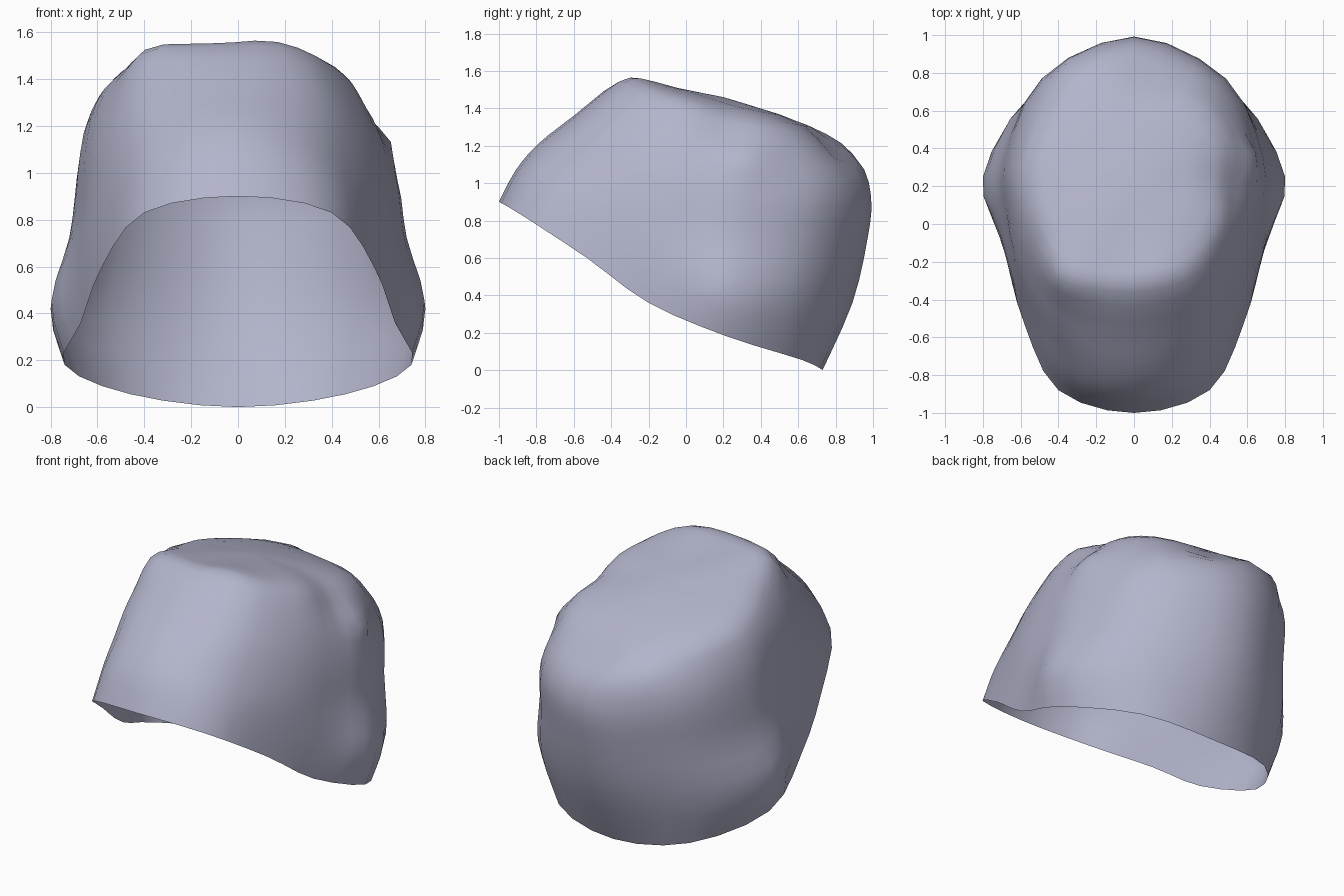
import bpy
import math
from mathutils import Vector

cube = bpy.data.objects.get("Cube")
if cube:
    bpy.data.objects.remove(cube, do_unlink=True)

# Half rings of the cap, each running from the front round the left side to the back
rim = [(0, -1, .9), (.4, -.88, .83), (.58, -.53, .6), (.67, -.2, .36),
       (.74, .22, .18), (.46, .62, .055), (0, .73, 0)]
bulge = [(0, -.91, 1.07), (.38, -.8, 1), (.59, -.42, .8), (.71, -.05, .55),
         (.8, .25, .42), (.55, .66, .36), (0, .89, .36)]
middle = [(0, -.79, 1.21), (.36, -.68, 1.15), (.59, -.33, .98), (.68, 0, .8),
          (.71, .32, .7), (.5, .74, .7), (0, .97, .7)]
shoulder = [(0, -.6, 1.36), (.36, -.5, 1.32), (.57, -.22, 1.18), (.66, .08, 1.04),
            (.67, .36, .95), (.48, .77, .95), (0, .99, .93)]
crest = [(0, -.36, 1.54), (.3, -.3, 1.51), (.5, -.1, 1.38), (.6, .15, 1.27),
         (.6, .38, 1.19), (.43, .7, 1.15), (0, .92, 1.15)]
crown = [(0, -.18, 1.53), (.22, -.14, 1.52), (.38, 0, 1.47), (.45, .18, 1.41),
         (.46, .36, 1.36), (.33, .56, 1.32), (0, .66, 1.31)]
apex = Vector((0, .2, 1.46))
STEPS = 3


def full_ring(half):
    """Mirror a half ring into a closed one."""
    left = [Vector(p) for p in half]
    right = [Vector((-p.x, p.y, p.z)) for p in reversed(left[1:-1])]
    return left + right


def smooth_path(points, closed):
    """Add points between the given ones on a smooth curve through them all."""
    count = len(points)

    def at(i):
        return points[i % count] if closed else points[max(0, min(count - 1, i))]

    result = []
    for i in range(count if closed else count - 1):
        a, b, c, d = at(i - 1), at(i), at(i + 1), at(i + 2)
        for step in range(STEPS):
            t = step / STEPS
            result.append(b + (c - a) * (t / 2)
                          + (a * 2 - b * 5 + c * 4 - d) * (t * t / 2)
                          + (b * 3 - a - c * 3 + d) * (t ** 3 / 2))
    if not closed:
        result.append(points[-1].copy())
    return result


def push(point, centre, radius, offset):
    """Soft local bump or dent in the cloth."""
    distance = (point - Vector(centre)).length / radius
    return Vector(offset) * math.exp(-distance * distance)


def crumple(point):
    """Lean the crown a little to the right and add uneven folds."""
    lean = max(0, min(1, (point.z - .9) / .4))
    return (point + Vector((-.025 * lean, 0, 0))
            # bumps along the front crest
            + push(point, (.14, -.23, 1.54), .12, (0, 0, .02))
            + push(point, (-.36, -.25, 1.48), .14, (-.02, -.03, .03))
            # pinched left shoulder above a small corner
            + push(point, (.54, .22, 1.3), .16, (-.045, 0, -.03))
            + push(point, (.64, .34, 1.15), .1, (.04, 0, 0))
            # dent beside a raised fold at the upper back
            + push(point, (.12, .84, 1.2), .16, (0, -.045, -.045))
            + push(point, (-.32, .8, 1.14), .17, (-.015, .03, .035)))


# Cap shell: rings joined up to the apex, open at the rim
rings = [full_ring(r) for r in (rim, bulge, middle, shoulder, crest, crown)]
rings = [smooth_path(r, True) for r in rings]
sides = len(rings[0])
columns = [smooth_path([r[i] for r in rings] + [apex], False) for i in range(sides)]
levels = len(columns[0]) - 1

verts = [crumple(columns[i][k]) for k in range(levels) for i in range(sides)]
verts.append(apex)
top = len(verts) - 1
faces = []
for i in range(sides):
    j = (i + 1) % sides
    for k in range(levels - 1):
        low, high = k * sides, (k + 1) * sides
        faces.append((low + i, low + j, high + j, high + i))
    last = (levels - 1) * sides
    faces.append((last + i, last + j, top))

mesh = bpy.data.meshes.new("cap_shell")
mesh.from_pydata(verts, [], faces)
mesh.update()
cap = bpy.data.objects.new("cap_shell", mesh)
bpy.context.collection.objects.link(cap)

# Cloth colour
cloth = bpy.data.materials.new("pale_blue_grey_cloth")
cloth.use_nodes = True
colour = (.45, .46, .6, 1)
cloth.diffuse_color = colour
cloth.node_tree.nodes["Principled BSDF"].inputs["Base Color"].default_value = colour
mesh.materials.append(cloth)

for polygon in mesh.polygons:
    polygon.use_smooth = True
